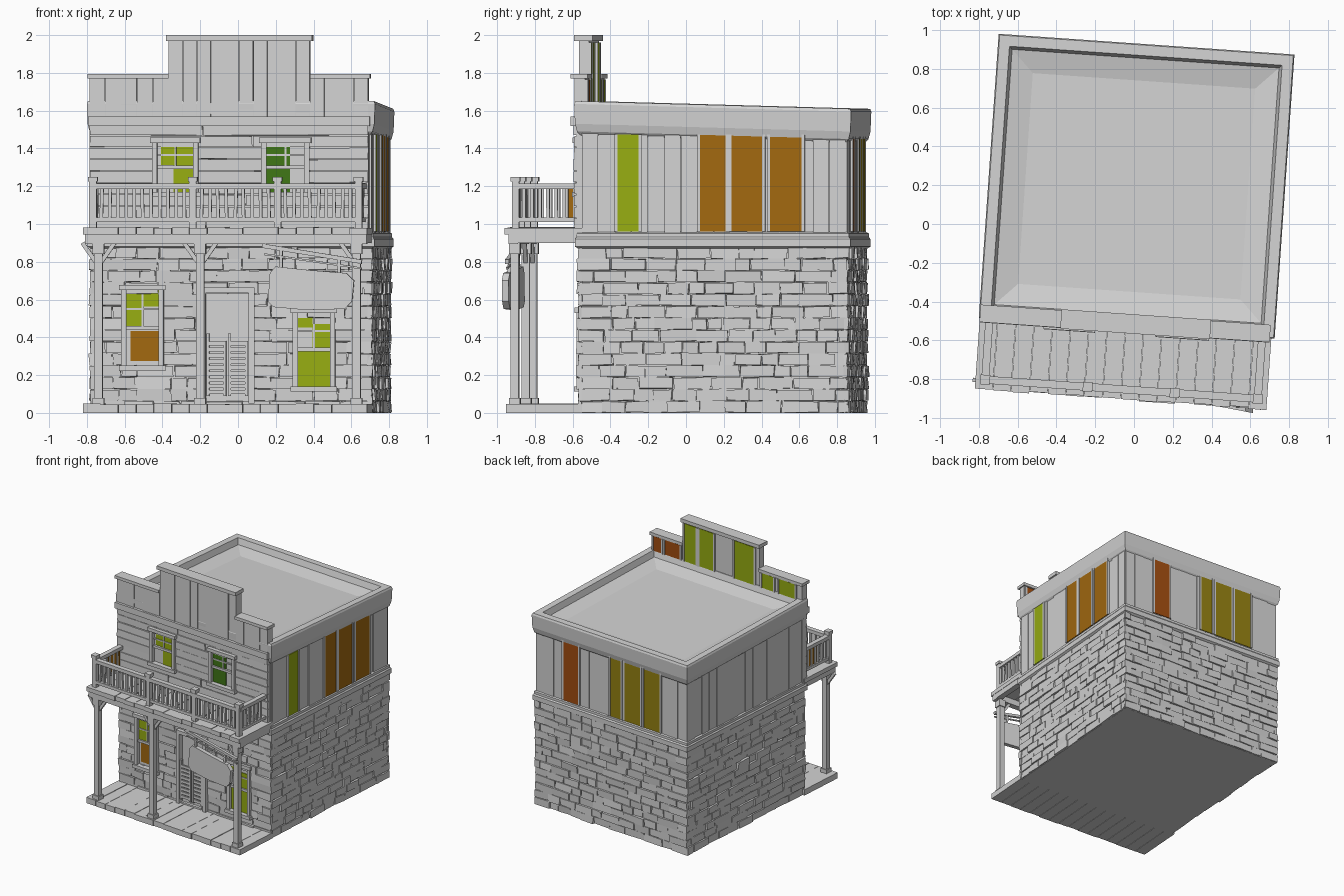
import bpy, bmesh, math, random
from mathutils import Vector, Matrix

random.seed(4)
if "Cube" in bpy.data.objects:
    bpy.data.objects.remove(bpy.data.objects["Cube"])
TURN = math.radians(-4)


def material(name, r, g, b):
    m = bpy.data.materials.new(name)
    m.use_nodes = True
    m.diffuse_color = (r, g, b, 1)
    m.node_tree.nodes["Principled BSDF"].inputs["Base Color"].default_value = (r, g, b, 1)
    return m


GREY = material("weathered grey", .65, .65, .65)
GREEN = material("lime green", .31, .42, .006)
DARK = material("dark green", .05, .18, .008)
ORANGE = material("amber orange", .36, .14, .005)
RUST = material("rust orange", .36, .075, .005)
OLIVE = material("olive yellow", .3, .22, .006)


def finish(name, bm, mat, jitter=0):
    for v in bm.verts:
        v.co += Vector([random.uniform(-jitter, jitter) for _ in range(3)])
        v.co.z = max(v.co.z, 0)
    bmesh.ops.recalc_face_normals(bm, faces=bm.faces)
    mesh = bpy.data.meshes.new(name)
    bm.to_mesh(mesh)
    bm.free()
    mesh.materials.append(mat)
    ob = bpy.data.objects.new(name, mesh)
    ob.rotation_euler.z = TURN
    bpy.context.collection.objects.link(ob)
    return ob


def boxes(name, items, mat=GREY, jitter=0):
    """Each item is x0, x1, y0, y1, z0, z1."""
    bm = bmesh.new()
    for x0, x1, y0, y1, z0, z1 in items:
        m = Matrix.Translation(((x0 + x1) / 2, (y0 + y1) / 2, (z0 + z1) / 2))
        bmesh.ops.create_cube(bm, size=1, matrix=m @ Matrix.Diagonal((x1 - x0, y1 - y0, z1 - z0, 1)))
    return finish(name, bm, mat, jitter)


def bars(name, items, mat=GREY):
    """Each item is start, end, thickness."""
    bm = bmesh.new()
    for p, q, w in items:
        p, q = Vector(p), Vector(q)
        m = Matrix.Translation((p + q) / 2) @ (q - p).to_track_quat('Z', 'Y').to_matrix().to_4x4()
        bmesh.ops.create_cube(bm, size=1, matrix=m @ Matrix.Diagonal((w, w, (q - p).length, 1)))
    return finish(name, bm, mat)


def ring_shell(name, loops, fall=0):
    """Rectangular loops (grow, z) around the house, joined and capped."""
    bm = bmesh.new()
    rows = []
    for g, z in loops:
        x, y0, y1 = .735 + g, -.51 - g, .9 + g
        rows.append([bm.verts.new((a, b, z - fall * (b + .51)))
                     for a, b in ((-x, y0), (x, y0), (x, y1), (-x, y1))])
    for lo, hi in zip(rows, rows[1:]):
        for i in range(4):
            j = (i + 1) % 4
            bm.faces.new((lo[i], lo[j], hi[j], hi[i]))
    bm.faces.new(rows[0])
    bm.faces.new(rows[-1])
    return finish(name, bm, GREY)


def on_wall(side, u0, u1, d0, d1, z0, z1):
    """Box placed on a wall: u runs along it, d stands out from it."""
    if side == "front":
        return (u0, u1, -.51 - d1, -.51 - d0, z0, z1)
    if side == "back":
        return (u0, u1, .9 + d0, .9 + d1, z0, z1)
    s = 1 if side == "left" else -1
    a, b = sorted((s * (.735 + d0), s * (.735 + d1)))
    return (a, b, u0, u1, z0, z1)


def courses(side, u0, u1, z0, z1, n, wide, deep, holes=()):
    """Rows of blocks with random lengths, interrupted by openings."""
    out, h = [], (z1 - z0) / n
    for k in range(n):
        za, zb = z0 + k * h, z0 + (k + 1) * h
        cut = sorted((a, b) for a, b, c, d in holes if c < (za + zb) / 2 < d)
        edges = [u0] + [e for c in cut for e in c] + [u1]
        for a, b in zip(edges[::2], edges[1::2]):
            while a < b:
                e = a + random.uniform(*wide)
                e = b if e > b - wide[0] * .6 else e
                out.append(on_wall(side, a + .002, e - .002, -.01, random.uniform(*deep), za + .002, zb - .002))
                a = e
    return out


def planks(side, u0, u1, z0, z1, w, base=0):
    n = round((u1 - u0) / w)
    s = (u1 - u0) / n
    return [on_wall(side, u0 + i * s, u0 + (i + 1) * s - .002, base - .01,
                    base + random.uniform(.004, .012), z0, z1) for i in range(n)]


# Stone ground floor
low_holes = [(-.56, -.38, .25, .65), (.35, .53, .14, .53), (-.14, .1, .05, .65)]
boxes("stone_core", [(-.735, .735, -.51, .9, 0, .9)])
stones = courses("front", -.75, .75, 0, .88, 14, (.08, .2), (.006, .02), low_holes)
stones += courses("back", -.75, .75, 0, .88, 14, (.08, .2), (.006, .02))
for side in ("left", "right"):
    stones += courses(side, -.52, .91, 0, .88, 14, (.08, .2), (.006, .02))
boxes("stone_blocks", stones, GREY, .004)

# Upper floor, trim and sunken roof
ring_shell("floor_trim", [(.01, .87), (.026, .88), (.026, .92), (.018, .93), (.018, .95), (0, .96)])
boxes("upper_core", [(-.735, .735, -.51, .9, .93, 1.5)])
up_holes = [(-.39, -.19, 1.17, 1.43), (.19, .39, 1.17, 1.43)]
boxes("wall_boards", planks("back", -.74, .74, .95, 1.5, .085)
      + planks("left", -.5, .9, .95, 1.5, .085) + planks("right", -.5, .9, .95, 1.5, .085))
ring_shell("roof_band", [(.0, 1.47), (.016, 1.49), (.026, 1.53), (.03, 1.635), (.024, 1.65),
                         (-.03, 1.65), (-.045, 1.6), (-.16, 1.575)], .028)

# Coloured shutters on the side and back
def shutters(name, side, spans, mat, z0=.96, z1=1.475, d=.01):
    boxes(name, [on_wall(side, a, b, d, d + .006, z0, z1) for a, b in spans], mat)
    edge = [on_wall(side, e - .008, e + .008, 0, d + .01, z0, z1) for s in spans for e in s]
    boxes(name + "_frame", edge)


shutters("side_green_shutter", "left", [(-.32, -.19)], GREEN)
shutters("side_orange_shutters", "left", [(.12, .27), (.285, .465), (.49, .675)], ORANGE)
shutters("back_rust_shutter", "back", [(.31, .47)], RUST)
shutters("back_olive_shutters", "back", [(-.11, .01), (-.3, -.13), (-.49, -.32)], OLIVE)

# Stepped false front
F0, F1, C0, C1 = -.75, .73, -.33, .42
boxes("false_front_core", [(F0, F1, -.53, -.485, .95, 1.78), (C0, C1, -.53, -.485, 1.5, 1.98)])
boxes("front_siding", courses("front", F0, F1, .97, 1.53, 9, (.5, 1), (.03, .038), up_holes), GREY, .002)
boxes("false_front_planks", planks("front", F0, C0, 1.56, 1.78, .08, .024)
      + planks("front", C0, C1, 1.56, 1.98, .075, .024) + planks("front", C1, F1, 1.56, 1.78, .08, .024))
boxes("false_front_caps", [(F0 - .01, C0, -.56, -.47, 1.77, 1.795), (C1, F1 + .01, -.56, -.47, 1.77, 1.795),
                           (C0 - .012, C1 + .012, -.565, -.465, 1.97, 2)])
boxes("false_front_trim", [(F0 - .008, F1 + .008, -.562, -.5, 1.52, 1.57)])


def rear_panels(name, spans, mat, z0, z1):
    boxes(name, [(a, b, -.485, -.478, z0, z1) for a, b in spans], mat)
    boxes(name + "_frame", [(e - .008, e + .008, -.486, -.473, z0, z1) for s in spans for e in s])


rear_panels("rear_rust_panels", [(.62, .715), (.44, .6)], RUST, 1.64, 1.765)
rear_panels("rear_green_panels", [(.28, .41), (.11, .26), (-.29, -.08)], GREEN, 1.64, 1.96)
rear_panels("rear_wing_panels", [(-.48, -.35), (-.69, -.52)], GREEN, 1.64, 1.765)


# Windows: frame, crossing bars and coloured panes
def window(name, x0, x1, z0, z1, y, panes):
    t, f = .028, y - .032
    boxes(name + "_frame", [(x0 - t, x0, f, y, z0, z1), (x1, x1 + t, f, y, z0, z1),
                            (x0 - t - .01, x1 + t + .01, f - .01, y, z1, z1 + t),
                            (x0 - t - .01, x1 + t + .01, f - .012, y, z0 - t, z0)])
    xm, zm = (x0 + x1) / 2, (z0 + z1) / 2
    boxes(name + "_bars", [(x0, x1, y - .018, y, zm - .01, zm + .01),
                           (xm - .005, xm + .005, y - .012, y, zm, z1),
                           (x0, x1, y - .012, y, (zm + z1) / 2 - .005, (zm + z1) / 2 + .005)])
    for i, (a, b, c, d, mat) in enumerate(panes):
        boxes(f"{name}_pane_{i}", [(x0 + (x1 - x0) * a, x0 + (x1 - x0) * b, y - .006, y,
                                    z0 + (z1 - z0) * c, z0 + (z1 - z0) * d)], mat)


window("lower_right_window", -.555, -.385, .25, .65, -.51,
       [(0, .5, .48, 1, GREEN), (.5, 1, .78, 1, GREEN), (.12, 1, .06, .46, ORANGE)])
window("lower_left_window", .355, .525, .14, .53, -.51,
       [(0, 1, 0, .48, GREEN), (.45, 1, .48, .85, GREEN), (0, .45, .8, 1, GREEN)])
window("upper_right_window", -.39, -.2, 1.17, 1.43, -.53,
       [(.45, 1, 0, 1, GREEN), (.1, .45, .55, 1, GREEN)])
window("upper_left_window", .19, .39, 1.17, 1.43, -.53, [(0, .62, 0, 1, DARK)])

# Doorway and swinging doors
boxes("door_frame", [(-.165, -.135, -.55, -.5, .05, .66), (.095, .125, -.55, -.5, .05, .66),
                     (-.165, .125, -.55, -.5, .635, .665)])
leaves = []
for a, b in ((-.13, -.025), (-.015, .09)):
    leaves += [(a, a + .015, -.545, -.525, .09, .42), (b - .015, b, -.545, -.525, .09, .38)]
    leaves += [(a, b, -.542, -.528, .1 + i * .032, .122 + i * .032) for i in range(9)]
boxes("swinging_doors", leaves)

# Porch and balcony decks
def deck(name, z0, z1, n=16):
    w = 1.51 / n
    boxes(name, [(-.76 + i * w, -.762 + (i + 1) * w, -.9 - random.uniform(0, .012), -.5, z0,
                  z1 - random.uniform(0, .006)) for i in range(n)])


deck("porch_deck", 0, .05)
deck("balcony_deck", .945, .985)
boxes("balcony_beams", [(-.75, .745, -.89, -.84, .895, .95), (-.75, -.7, -.87, -.5, .9, .95),
                        (.695, .745, -.87, -.5, .9, .95)])

# Porch posts with angled braces
post_x, PY = (-.68, -.14, .69), -.86
boxes("porch_posts", [(x - w, x + w, PY - w, PY + w, a, b) for x in post_x
                      for w, a, b in ((.022, .04, .9), (.03, .04, .08), (.03, .84, .9))])
bars("porch_braces", [((x + s * .015, PY, .8), (x + s * .085, PY, .9), .022)
                      for x in post_x for s in (-1, 1) if abs(x + s * .085) < .77])

# Balcony railing
RY, rail_x = -.855, (-.71, -.18, .27, .7)
boxes("railing_posts", [(x - w, x + w, RY - w, RY + w, a, b) for x in rail_x
                        for w, a, b in ((.019, .97, 1.23), (.025, 1.225, 1.25))])
rails = [(-.71, .7, RY - .02, RY + .02, 1.185, 1.215), (-.71, .7, RY - .015, RY + .015, 1.01, 1.035)]
for x in (-.71, .7):
    rails += [(x - .02, x + .02, RY, -.54, 1.185, 1.215), (x - .015, x + .015, RY, -.54, 1.01, 1.035)]
boxes("railing_rails", rails)
sticks = []
for a, b in zip(rail_x, rail_x[1:]):
    n = round((b - a) / .043)
    sticks += [(a + (b - a) * i / n, RY) for i in range(1, n)]
sticks += [(x, RY + .043 * i) for x in (-.71, .7) for i in range(1, 7)]
bars("railing_balusters", [((x, y, 1.02), (x + random.uniform(-.006, .006), y, 1.2), .018) for x, y in sticks])
boxes("railing_orange_panel", [(-.714, -.706, -.7, -.56, 1.035, 1.185)], ORANGE)

# Hanging signboard
bm = bmesh.new()
outline = [(.22, .59), (.25, .56), (.42, .545), (.63, .55), (.67, .59), (.68, .7),
           (.64, .74), (.45, .755), (.26, .775), (.23, .74)]
board = bm.faces.new([bm.verts.new((x, -.84 - (x - .22) * .12, z)) for x, z in outline])
grown = bmesh.ops.extrude_face_region(bm, geom=[board])["geom"]
bmesh.ops.translate(bm, vec=(0, -.035, 0), verts=[v for v in grown if isinstance(v, bmesh.types.BMVert)])
finish("signboard", bm, GREY)
bars("sign_hanger", [((.19, -.87, .885), (.72, -.9, .8), .022), ((.2, -.87, .84), (.72, -.9, .765), .01),
                     ((.29, -.866, .75), (.29, -.872, .87), .016), ((.6, -.9, .72), (.6, -.893, .82), .016)])
